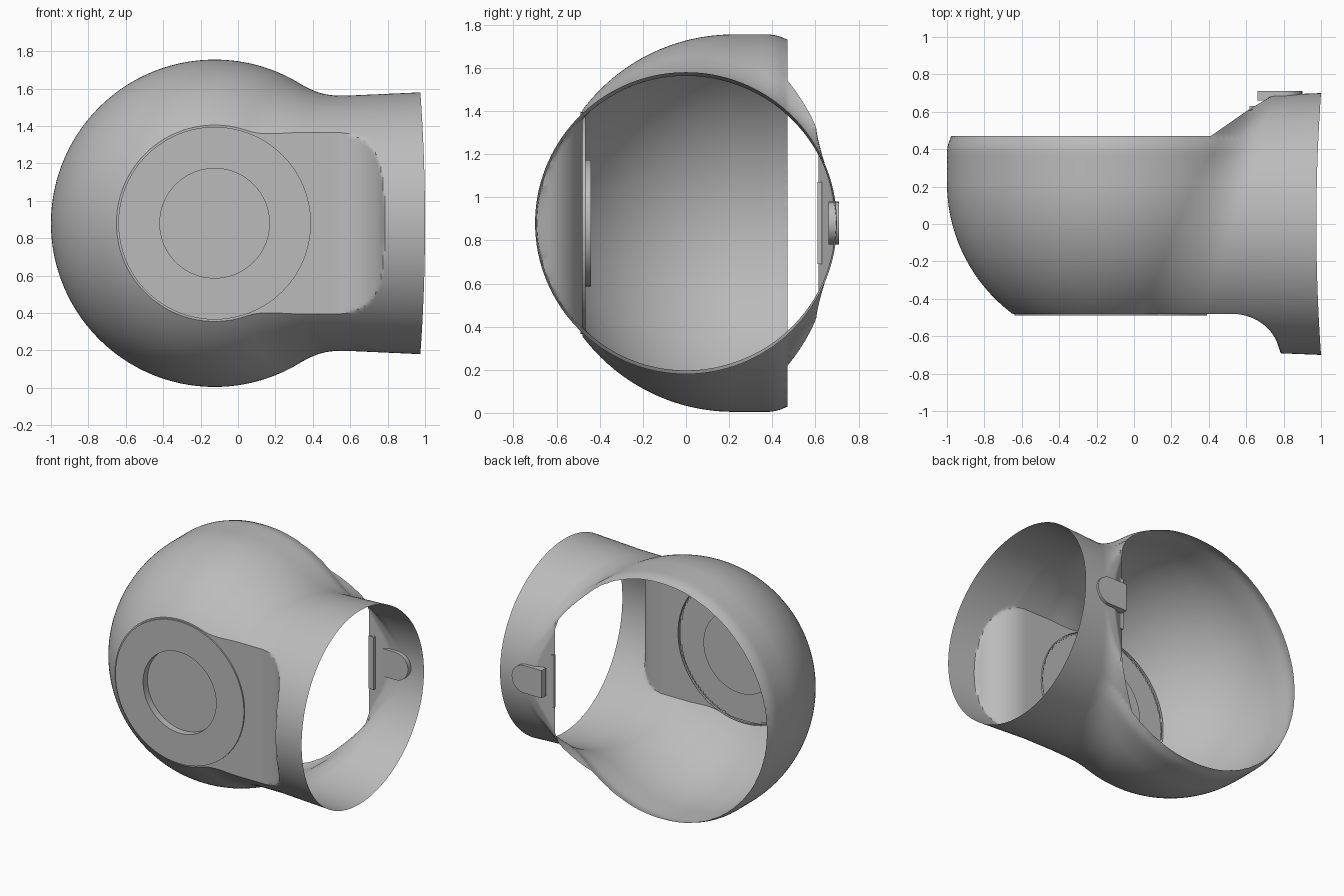
import bpy, bmesh, math
from mathutils import Vector

if "Cube" in bpy.data.objects:
    bpy.data.objects.remove(bpy.data.objects["Cube"])

CZ = 0.88      # height of the shared axis
BX = -0.125    # bowl centre in x

grey = bpy.data.materials.new("plain grey")
grey.use_nodes = True
grey.diffuse_color = (0.5, 0.5, 0.5, 1)
grey.node_tree.nodes["Principled BSDF"].inputs["Base Color"].default_value = (0.5, 0.5, 0.5, 1)


def finish(bm, name, recalc=True):
    if recalc:
        bmesh.ops.recalc_face_normals(bm, faces=bm.faces)
    mesh = bpy.data.meshes.new(name)
    bm.to_mesh(mesh)
    bm.free()
    mesh.materials.append(grey)
    ob = bpy.data.objects.new(name, mesh)
    bpy.context.collection.objects.link(ob)
    bpy.ops.object.select_all(action='DESELECT')
    ob.select_set(True)
    bpy.context.view_layer.objects.active = ob
    bpy.ops.object.shade_smooth_by_angle(angle=math.radians(30))
    return ob


# Blended body: a round bowl joined to a side tube
def bowl(x, y, z):
    rho = math.hypot(x - BX, z)
    if y < 0.22:
        return math.hypot(rho, y - 0.22) - 0.875
    rim = 0.875 - 3 * min(max(y - 0.38, 0), 0.09) ** 2
    return max(rho - rim, y - 0.6)


def tube(x, y, z):
    radius = 0.683 + 0.045 * max(x - 0.6, 0) - max(0.35 - x, 0) ** 2
    return math.hypot(y, z) - radius


def field(p):
    a, b = bowl(*p), tube(*p)
    k = 0.1
    h = max(k - abs(a - b), 0) / k
    return min(a, b) - h * h * k / 4


def hit(origin, direction):
    lo, hi = 0.0, 1.6
    for _ in range(18):
        mid = (lo + hi) / 2
        if field(origin + direction * mid) < 0:
            lo = mid
        else:
            hi = mid
    return origin + direction * lo


# Front pocket: flat, then a concave sweep out to the tube
def pocket(x):
    if x < 0.52:
        return -0.48
    if x > 0.781:
        return -9
    t = min((x - 0.52) / 0.26, 1)
    return -0.71 + 0.23 * math.sqrt(1 - t * t)


def shell():
    bm = bmesh.new()
    around, polar, along = 216, 60, 110
    stations = [(BX, math.pi / 2 * i / polar) for i in range(1, polar + 1)]
    stations += [(BX + 1.1 * i / along, math.pi / 2) for i in range(1, along + 1)]
    pole = bm.verts.new(hit(Vector((BX, 0.1, 0)), Vector((-1, 0, 0))))
    last = None
    for x, a in stations:
        ring = []
        for j in range(around):
            t = math.tau * j / around
            d = Vector((-math.cos(a), math.sin(a) * math.cos(t), math.sin(a) * math.sin(t)))
            ring.append(bm.verts.new(hit(Vector((x, 0.1 if x < 0.4 else 0.1 * max(0, (0.8 - x) / 0.4), 0)), d)))
        for j in range(around):
            n = (j + 1) % around
            if last:
                bm.faces.new((last[j], last[n], ring[n], ring[j]))
            else:
                bm.faces.new((pole, ring[n], ring[j]))
        last = ring
    bmesh.ops.recalc_face_normals(bm, faces=bm.faces)

    # Cut lines for the back opening and the pocket edge
    opening = [((0, 0.47, 0), (0, 1, 0)),
               ((0.41, 0.47, 0), (-0.57, 0.82, 0)),
               ((0.62, 0, 0), (-1, 0, 0))]
    for co, no in opening + [((0, -0.48, 0), (0, -1, 0))]:
        bmesh.ops.bisect_plane(bm, geom=bm.verts[:] + bm.edges[:] + bm.faces[:],
                               plane_co=co, plane_no=no, dist=1e-5)
    gone = []
    for f in bm.faces:
        c = f.calc_center_median()
        if all((c - Vector(co)).dot(Vector(no)) > 0 for co, no in opening):
            gone.append(f)
        elif c.y < -0.4 and math.hypot(c.x - BX, c.z) < 0.505:
            gone.append(f)
    bmesh.ops.delete(bm, geom=gone, context='FACES')

    for v in bm.verts:
        x, y, z = v.co
        y = max(y, pocket(x))
        if x > 0.6:
            y = min(y, 0.615 + 0.6 * (x - 0.62))
        # Gently dished end of the tube
        x += 0.025 * (y / 0.7) ** 2 * max(x - 0.79, 0) / 0.185
        v.co = (x, y, z + CZ)
    finish(bm, "shell", recalc=False)


# Front disc with a round recess
def front_disc():
    bm = bmesh.new()
    profile = [(0.515, -0.465), (0.515, -0.49), (0.293, -0.49), (0.293, -0.44), (0, -0.44)]
    verts = [bm.verts.new((BX + r, y, CZ)) for r, y in profile]
    edges = [bm.edges.new(pair) for pair in zip(verts, verts[1:])]
    bmesh.ops.spin(bm, geom=verts + edges, cent=(BX, 0, CZ), axis=(0, 1, 0),
                   angle=math.tau, steps=96)
    bmesh.ops.remove_doubles(bm, verts=bm.verts, dist=1e-4)
    finish(bm, "front_disc")


# Extrude a flat outline in xz between two depths
def plate(name, outline, y0, y1):
    bm = bmesh.new()
    face = bm.faces.new([bm.verts.new((x, y0, CZ + z)) for x, z in outline])
    out = bmesh.ops.extrude_face_region(bm, geom=[face])["geom"]
    for v in out:
        if isinstance(v, bmesh.types.BMVert):
            v.co.y = y1
    finish(bm, name)


shell()
front_disc()

# Rounded latch tab and its lip at the back of the tube
arc = [math.pi * (i / 16 - 0.5) for i in range(17)]
tab = [(0.66, -0.1)] + [(0.8 + 0.1 * math.cos(a), 0.1 * math.sin(a)) for a in arc] + [(0.66, 0.1)]
plate("latch_tab", tab, 0.66, 0.71)
plate("latch_lip", [(0.618, -0.19), (0.66, -0.19), (0.66, 0.19), (0.618, 0.19)], 0.61, 0.63)
